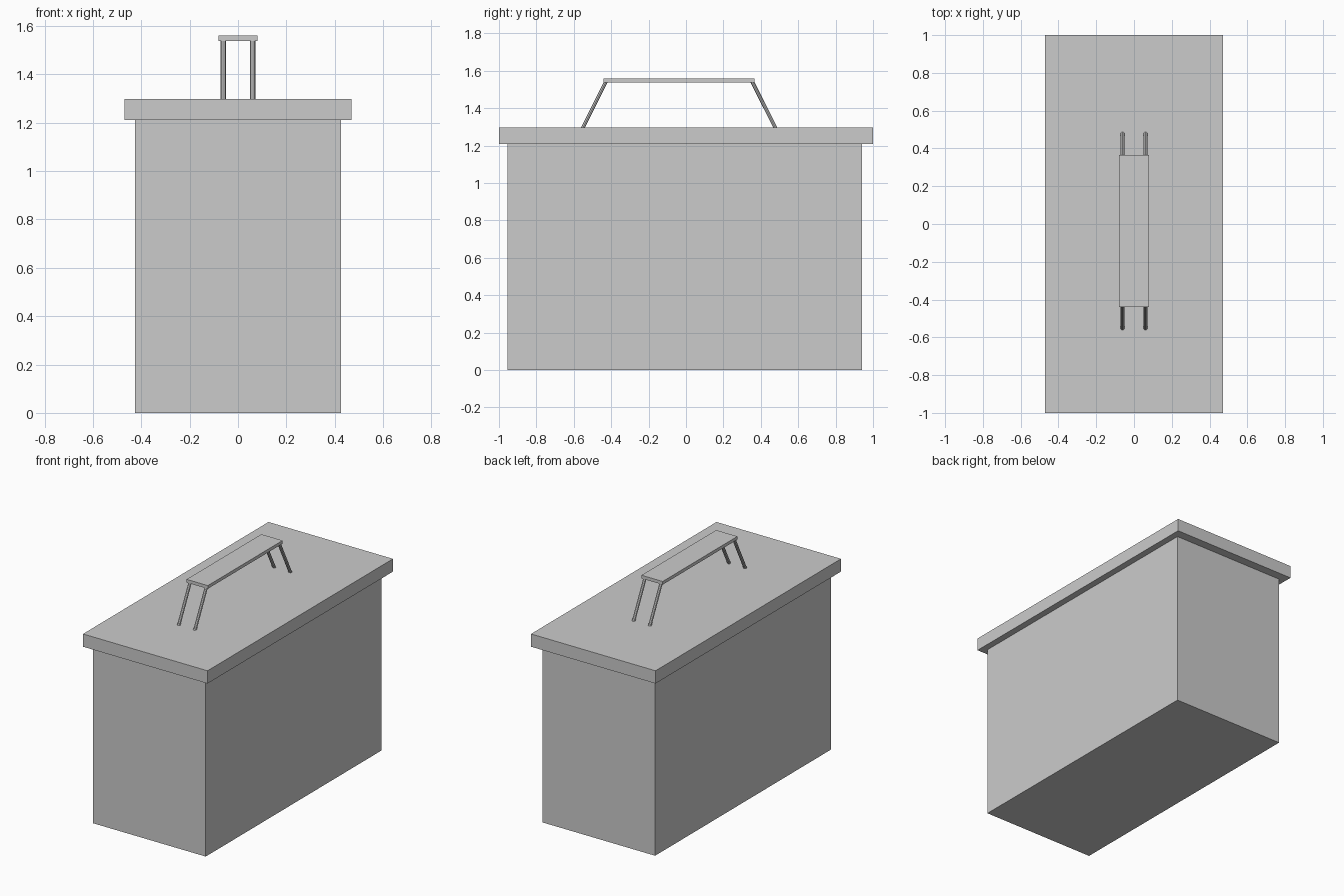
import bpy
import bmesh
from mathutils import Vector

default = bpy.data.objects.get("Cube")
if default:
    bpy.data.objects.remove(default, do_unlink=True)

grey = bpy.data.materials.new("plain grey")
grey.use_nodes = True
COLOUR = (0.6, 0.6, 0.6, 1)
grey.diffuse_color = COLOUR
grey.node_tree.nodes["Principled BSDF"].inputs["Base Color"].default_value = COLOUR


def add_object(name, bm):
    bmesh.ops.recalc_face_normals(bm, faces=bm.faces)
    mesh = bpy.data.meshes.new(name)
    bm.to_mesh(mesh)
    bm.free()
    mesh.materials.append(grey)
    obj = bpy.data.objects.new(name, mesh)
    bpy.context.collection.objects.link(obj)
    return obj


def box(name, low, high):
    low, high = Vector(low), Vector(high)
    bm = bmesh.new()
    bmesh.ops.create_cube(bm, size=1)
    bmesh.ops.scale(bm, vec=high - low, verts=bm.verts)
    bmesh.ops.translate(bm, vec=(low + high) / 2, verts=bm.verts)
    return add_object(name, bm)


def slanted_post(name, foot, head, radius):
    """Eight-sided post whose ends stay level, so it sits flush on the lid."""
    foot, head = Vector(foot), Vector(head)
    bm = bmesh.new()
    bmesh.ops.create_cone(bm, cap_ends=True, segments=8, radius1=radius,
                          radius2=radius, depth=head.z - foot.z)
    for v in bm.verts:
        v.co += Vector((foot.x, 0, (foot.z + head.z) / 2))
        v.co.y += foot.y if v.co.z < (foot.z + head.z) / 2 else head.y
    return add_object(name, bm)


# Main container and overhanging lid
box("container", (-0.425, -0.955, 0), (0.425, 0.94, 1.21))
box("lid", (-0.47, -1, 1.21), (0.47, 1, 1.297))

# Carrying handle: flat grip on four slanted posts
MID = -0.037
box("handle_grip", (-0.08, MID - 0.403, 1.538), (0.08, MID + 0.403, 1.56))
for end, end_name in ((-1, "front"), (1, "back")):
    for side, side_name in ((-1, "right"), (1, "left")):
        x = side * 0.061
        slanted_post(f"handle_post_{end_name}_{side_name}",
                     (x, MID + end * 0.515, 1.295),
                     (x, MID + end * 0.392, 1.54), 0.011)
